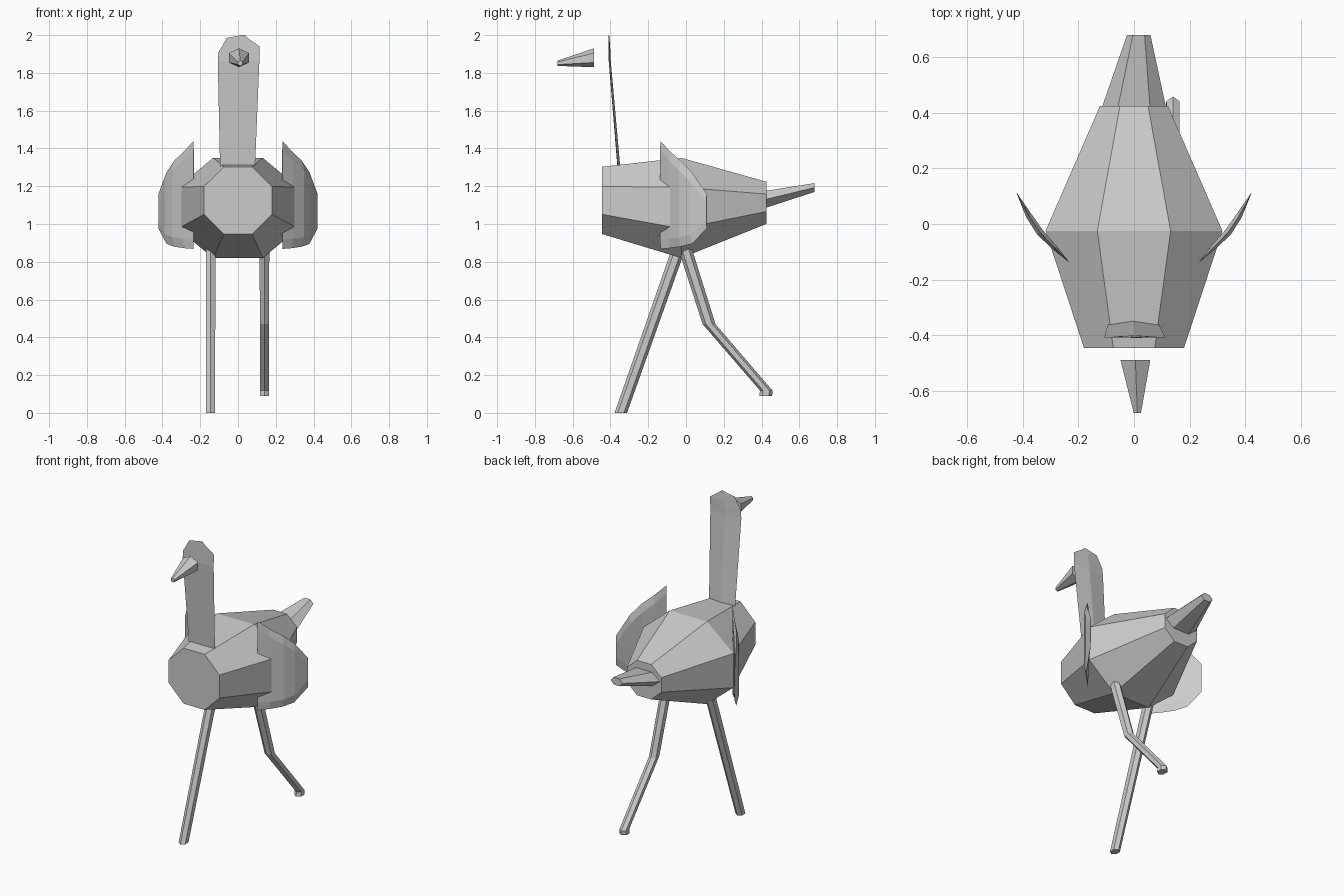
import bpy, bmesh, math
from mathutils import Vector

cube = bpy.data.objects.get("Cube")
if cube:
    bpy.data.objects.remove(cube, do_unlink=True)

grey = bpy.data.materials.new("plain grey")
grey.use_nodes = True
grey.diffuse_color = (0.6, 0.6, 0.6, 1)
grey.node_tree.nodes["Principled BSDF"].inputs["Base Color"].default_value = (0.6, 0.6, 0.6, 1)


def loft(name, rings):
    """Bridge rings of equal length and close both ends, flat shaded."""
    bm = bmesh.new()
    loops = [[bm.verts.new(p) for p in ring] for ring in rings]
    n = len(loops[0])
    for a, b in zip(loops, loops[1:]):
        for i in range(n):
            j = (i + 1) % n
            bm.faces.new((a[i], a[j], b[j], b[i]))
    bm.faces.new(loops[0])
    bm.faces.new(loops[-1])
    bmesh.ops.recalc_face_normals(bm, faces=bm.faces)
    mesh = bpy.data.meshes.new(name)
    bm.to_mesh(mesh)
    bm.free()
    mesh.materials.append(grey)
    obj = bpy.data.objects.new(name, mesh)
    bpy.context.collection.objects.link(obj)
    return obj


def ellipse(center, u, v, sides, turn=0.0):
    """Regular ring of points around center, spanned by the vectors u and v."""
    angles = [math.tau * (i + turn) / sides for i in range(sides)]
    return [Vector(center) + Vector(u) * math.cos(a) + Vector(v) * math.sin(a) for a in angles]


def upright(x, y, z, rx, rz, sides, turn=0.0):
    return ellipse((x, y, z), (rx, 0, 0), (0, 0, rz), sides, turn)


# Body: three octagons, flat on top and at the sides
k = 1 / math.cos(math.pi / 8)
loft("body", [upright(0, y, z, rx * k, rz * k, 8, 0.5) for y, z, rx, rz in
              [(-0.445, 1.125, 0.18, 0.178), (-0.025, 1.085, 0.318, 0.265),
               (0.425, 1.112, 0.122, 0.112)]])

# Tail: flattened, tapering upward
loft("tail", [upright(0, 0.42, 1.13, 0.115, 0.052, 6),
              upright(0.017, 0.68, 1.193, 0.042, 0.027, 6)])

# Beak: hexagonal cone floating ahead of the head
loft("beak", [upright(0.005, -0.488, 1.88, 0.062, 0.05, 6, 0.5),
              upright(0.012, -0.68, 1.851, 0.015, 0.014, 6, 0.5)])

# Neck and head: thin blade with a slight ridge on its back
neck = [(1.30, -0.095, 0.09, 0.014), (1.86, -0.107, 0.113, 0.010),
        (1.91, -0.103, 0.114, 0.008), (1.94, -0.085, 0.115, 0.006),
        (1.985, -0.06, 0.05, 0.003), (2.0, 0.02, 0.035, 0.001)]
rings = []
for z, left, right, thick in neck:
    y = -0.362 - 0.046 * min(1, (z - 1.3) / 0.56)
    mid = (left + right) / 2
    rings.append([(left, y, z), (mid, y - 0.001, z), (right, y, z), (mid, y + thick, z)])
loft("neck_and_head", rings)

# Wings: bent plates, thickest in the middle, with thin edges
columns = [(0.235, -0.136, 0.868, 1.44, 0.001), (0.285, -0.085, 0.872, 1.385, 0.009),
           (0.338, -0.03, 0.88, 1.335, 0.013), (0.378, 0.03, 0.895, 1.275, 0.011),
           (0.421, 0.11, 0.975, 1.16, 0.001)]
for side, name in ((1, "left_wing"), (-1, "right_wing")):
    rings = []
    for x, y, low, high, t in columns:
        dx, dy = t * 0.8, -t * 0.6
        rim = 0.05
        rings.append([(side * x, y, low),
                      (side * (x + dx), y + dy, low + rim),
                      (side * (x + dx), y + dy, high - rim),
                      (side * x, y, high),
                      (side * (x - dx), y - dy, high - rim),
                      (side * (x - dx), y - dy, low + rim)])
    loft(name, rings)


# Legs: hexagonal tubes, one planted and one lifted behind
def leg(name, joints):
    loft(name, [ellipse((x, y, z), (r * 0.9, 0, 0), (0, r * 1.1, 0), 6, 0.5)
                for x, y, z, r in joints])


leg("right_leg", [(-0.145, -0.035, 0.88, 0.033), (-0.145, -0.345, 0.0, 0.03)])
leg("left_leg", [(0.14, -0.005, 0.87, 0.033), (0.14, 0.122, 0.47, 0.031),
                 (0.14, 0.425, 0.118, 0.03), (0.14, 0.422, 0.09, 0.031)])
